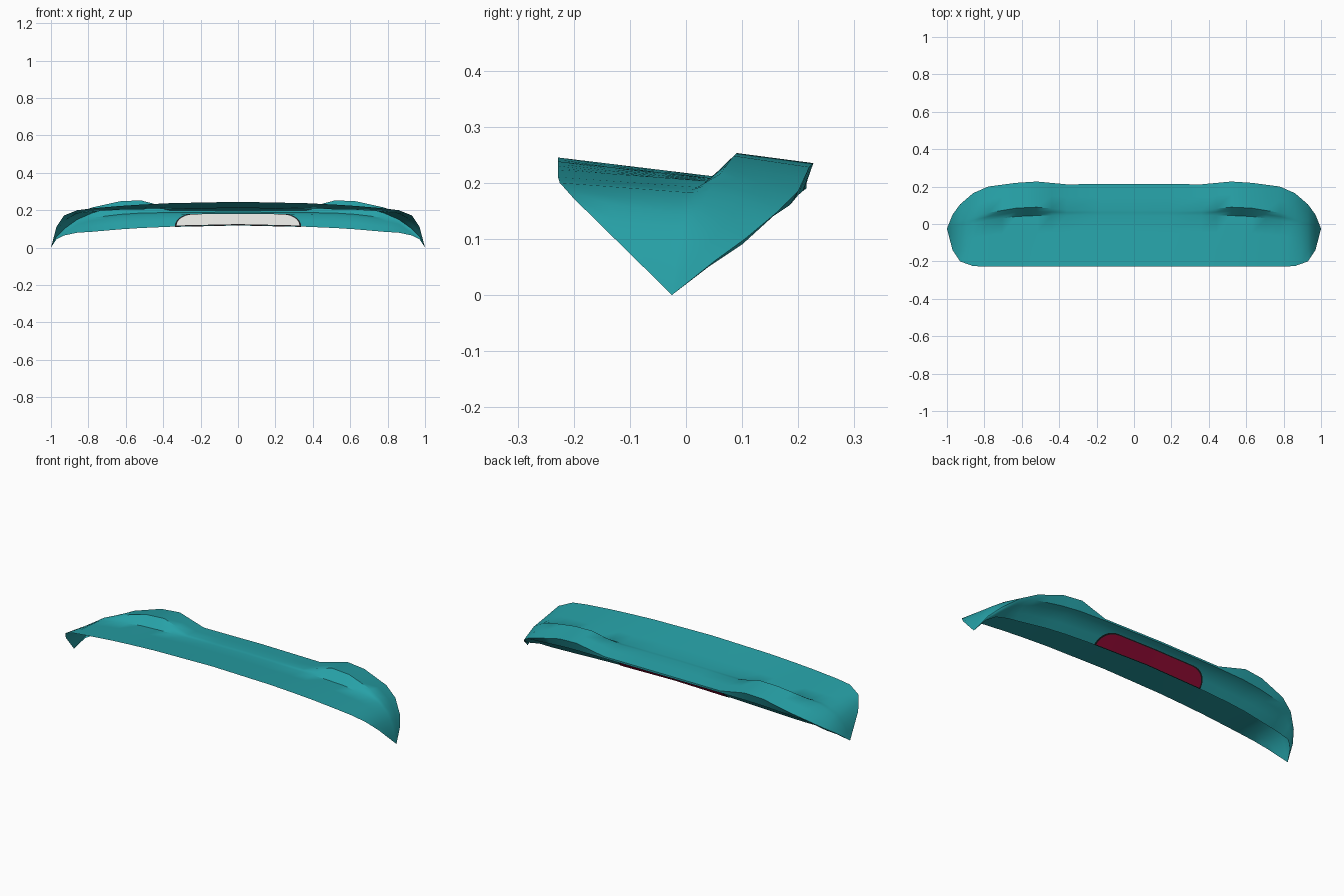
import bpy, bmesh, math

if "Cube" in bpy.data.objects:
    bpy.data.objects.remove(bpy.data.objects["Cube"])


def material(name, rgb):
    m = bpy.data.materials.new(name)
    m.diffuse_color = (*rgb, 1)
    m.use_nodes = True
    m.node_tree.nodes["Principled BSDF"].inputs["Base Color"].default_value = m.diffuse_color
    return m


TEAL = material("teal paint", (0.02, 0.36, 0.39))
RED = material("dark red lens", (0.33, 0.004, 0.04))
WHITE = material("pale lamp back", (0.8, 0.8, 0.77))
BLACK = material("black seal", (0.012, 0.012, 0.014))

# Half-width stations: x, then (y, z) of front edge, valley, crest,
# rear lip, lip underside, lamp panel top, lamp panel bottom
STATIONS = [
    (0.00, [(-.228, .245), (.045, .212), (.075, .214), (.215, .200), (.215, .190), (.165, .182), (.100, .120)]),
    (0.36, [(-.228, .238), (.045, .208), (.075, .211), (.212, .198), (.212, .188), (.165, .178), (.098, .112)]),
    (0.52, [(-.228, .230), (.045, .205), (.090, .253), (.227, .235), (.208, .185), (.160, .170), (.095, .105)]),
    (0.63, [(-.228, .223), (.040, .203), (.085, .248), (.220, .228), (.200, .178), (.155, .165), (.090, .098)]),
    (0.78, [(-.228, .210), (.020, .192), (.060, .215), (.200, .185), (.185, .160), (.150, .145), (.075, .085)]),
    (0.86, [(-.225, .200), (.000, .183), (.040, .185), (.165, .150), (.155, .140), (.130, .125), (.065, .080)]),
    (0.93, [(-.200, .172), (-.020, .145), (.020, .140), (.105, .100), (.100, .090), (.085, .080), (.060, .065)]),
    (0.97, [(-.140, .113), (-.030, .090), (.000, .085), (.050, .060), (.045, .055), (.040, .050), (.030, .045)]),
    (1.00, [(-.025, .000)] * 7),
]
SPLITS = [3, 2, 2, 1, 1, 2]   # subdivisions between profile points


def mix(a, b, t):
    return tuple(p + (q - p) * t for p, q in zip(a, b))


def profile(x):
    """Cross-section at |x|, interpolated between stations."""
    x = abs(x)
    for (x0, p0), (x1, p1) in zip(STATIONS, STATIONS[1:]):
        if x <= x1 + 1e-6:
            return [mix(a, b, (x - x0) / (x1 - x0)) for a, b in zip(p0, p1)]


def sheet(name, columns, mat, angle=35):
    """Surface through a list of equally long point columns."""
    bm = bmesh.new()
    cols = [[bm.verts.new(p) for p in c] for c in columns]
    for a, b in zip(cols, cols[1:]):
        for i in range(len(a) - 1):
            bm.faces.new((a[i], b[i], b[i + 1], a[i + 1]))
    bmesh.ops.remove_doubles(bm, verts=bm.verts, dist=1e-5)
    me = bpy.data.meshes.new(name)
    bm.to_mesh(me)
    bm.free()
    me.materials.append(mat)
    ob = bpy.data.objects.new(name, me)
    bpy.context.collection.objects.link(ob)
    bpy.ops.object.select_all(action='DESELECT')
    ob.select_set(True)
    bpy.context.view_layer.objects.active = ob
    bpy.ops.object.shade_smooth_by_angle(angle=math.radians(angle))
    return ob


# Spoiler shell: lofted open skin, wrapped from roof edge round the rear lip
half = []
for (x0, _), (x1, _) in zip(STATIONS, STATIONS[1:]):
    half += [x0, (x0 + x1) / 2]
half.append(1.0)
xs = [-x for x in reversed(half[1:])] + half
columns = []
for x in xs:
    pts = profile(x)
    col = [(x, *pts[0])]
    for a, b, n in zip(pts, pts[1:], SPLITS):
        col += [(x, *mix(a, b, k / n)) for k in range(1, n + 1)]
    columns.append(col)
sheet("spoiler_shell", columns, TEAL, 40)


# Brake lamp: rounded plates lying on the lower rear panel
def lamp_plate(name, half_width, low, high, offset, mat):
    cols = []
    n = 40
    for k in range(n + 1):
        x = -half_width * math.cos(math.pi * k / n)
        d = max(0, (abs(x) - half_width + 0.1) / 0.1)
        top = low + (high - low) * max(0.0, 1 - d ** 2.2) ** 0.5
        p = profile(x)
        col = []
        for t in (low, top):
            y, z = mix(p[6], p[5], t)
            col.append((x, y + 0.69 * offset, z - 0.72 * offset))
        cols.append(col if offset < 0 else col[::-1])
    sheet(name, cols, mat)


lamp_plate("lamp_seal_outer", 0.338, 0.0, 1.0, 0.002, BLACK)
lamp_plate("lamp_lens", 0.328, 0.05, 0.94, 0.004, RED)
lamp_plate("lamp_seal_inner", 0.338, 0.0, 1.0, -0.002, BLACK)
lamp_plate("lamp_back", 0.328, 0.05, 0.94, -0.004, WHITE)
